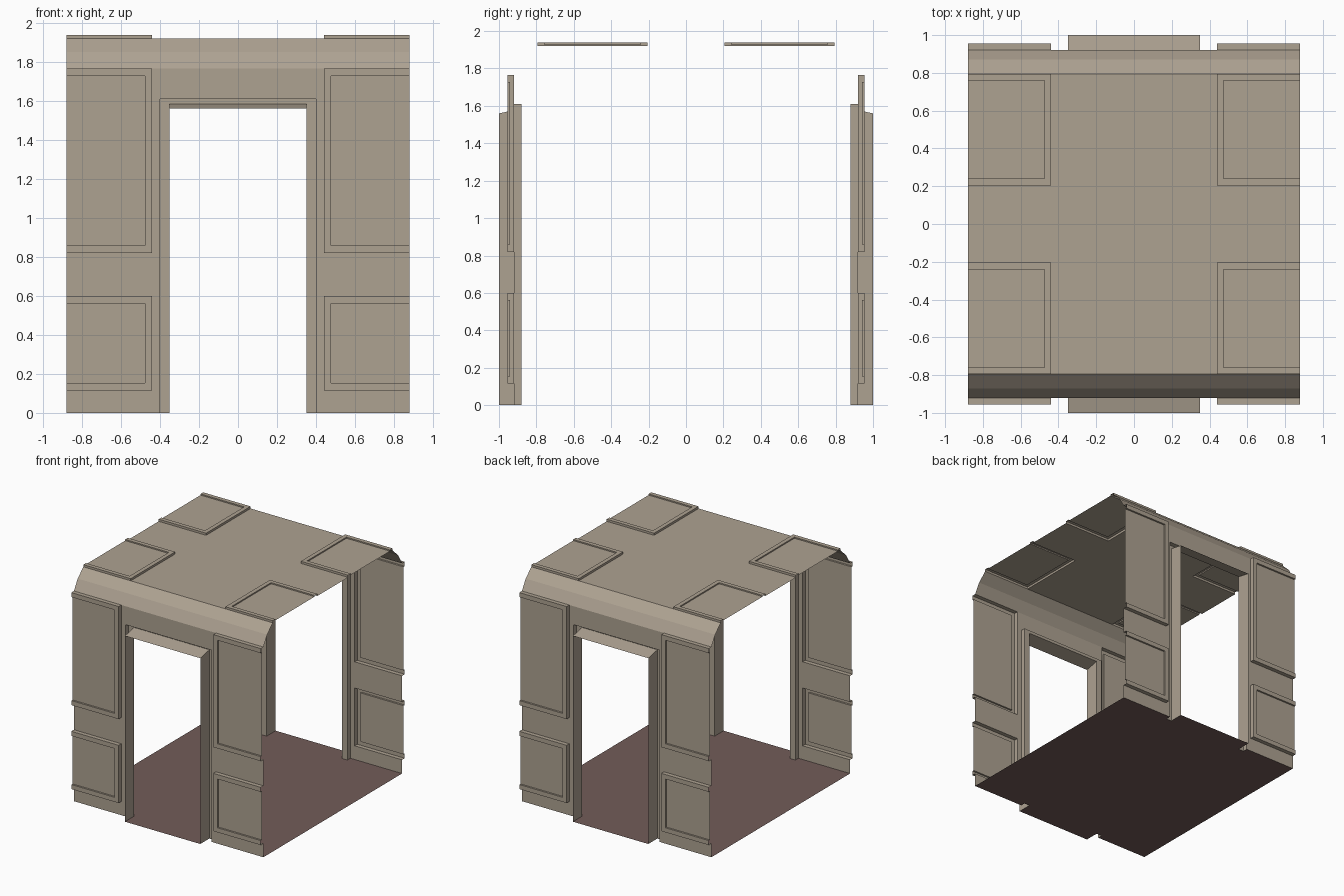
import bpy

cube = bpy.data.objects.get("Cube")
if cube:
    bpy.data.objects.remove(cube, do_unlink=True)


def material(name, colour):
    mat = bpy.data.materials.new(name)
    mat.use_nodes = True
    mat.diffuse_color = colour
    mat.node_tree.nodes["Principled BSDF"].inputs["Base Color"].default_value = colour
    return mat


BEIGE = material("warm_beige", (0.42, 0.36, 0.285, 1))
BROWN = material("dull_brown", (0.17, 0.107, 0.10, 1))

# Main dimensions of one quarter (x > 0, y < 0)
END, PANEL_X, DOOR_X, JAMB_X = 0.88, 0.44, 0.40, 0.35
WALL, INNER, OUTER = 0.92, 0.88, 1.0
DOOR_TOP, WALL_TOP, ROOF_Y, ROOF = 1.61, 1.765, 0.795, 1.92
LEDGE_BACK, LEDGE_FRONT = 1.585, 1.56


def quarter(name, polygons, mat):
    """Make an object from the quarter's polygons, mirrored in x and y."""
    verts, faces = [], []
    for poly in polygons:
        faces.append(range(len(verts), len(verts) + len(poly)))
        verts.extend(poly)
    mesh = bpy.data.meshes.new(name)
    mesh.from_pydata(verts, [], [list(f) for f in faces])
    mesh.materials.append(mat)
    obj = bpy.data.objects.new(name, mesh)
    bpy.context.collection.objects.link(obj)
    mirror = obj.modifiers.new("mirror", "MIRROR")
    mirror.use_axis = (True, True, False)
    return obj


def on_wall(u, v, h):
    return (u, -h, v)


def on_roof(u, v, h):
    return (u, v, h)


def tile(place, u0, u1, v0, v1, h):
    return [place(u, v, h) for u, v in ((u0, v0), (u1, v0), (u1, v1), (u0, v1))]


def strips(x0, x1, profile):
    """Sweep a (y, z) profile along x."""
    return [[(x0, *a), (x1, *a), (x1, *b), (x0, *b)]
            for a, b in zip(profile, profile[1:])]


def panel(place, v0, v1, base, top, sunk, rim):
    """Raised rim with a sunk middle, left open at the end of the module."""
    loops = []
    for i, h in ((0, base), (0, top), (rim, top), (rim, sunk)):
        corners = ((END, v0 + i), (PANEL_X + i, v0 + i),
                   (PANEL_X + i, v1 - i), (END, v1 - i))
        loops.append([place(u, v, h) for u, v in corners])
    polys = [[a[i + 1], a[i], b[i], b[i + 1]]
             for a, b in zip(loops, loops[1:]) for i in range(3)]
    return polys + [loops[-1][::-1]]


# Wall sheets around the panels and the doorway, with the bevelled cornice
LOW, HIGH = (0.115, 0.60), (0.82, WALL_TOP)
quarter("walls", [
    tile(on_wall, PANEL_X, END, 0, LOW[0], WALL),
    tile(on_wall, PANEL_X, END, LOW[1], HIGH[0], WALL),
    tile(on_wall, DOOR_X, PANEL_X, 0, WALL_TOP, WALL),
    tile(on_wall, 0, DOOR_X, DOOR_TOP, WALL_TOP, WALL),
], BEIGE)
quarter("cornices", strips(0, END, [(-WALL, WALL_TOP), (-0.87, 1.85), (-ROOF_Y, ROOF)]), BEIGE)

# Raised wall panels
for name, (z0, z1) in (("lower_wall_panels", LOW), ("upper_wall_panels", HIGH)):
    quarter(name, panel(on_wall, z0, z1, WALL, 0.955, 0.94, 0.038), BEIGE)

# Roof sheet and its raised panels
PANEL_Y = 0.205
quarter("roof", [
    tile(on_roof, 0, PANEL_X, -ROOF_Y, 0, ROOF),
    tile(on_roof, PANEL_X, END, -PANEL_Y, 0, ROOF),
], BEIGE)
quarter("roof_panels", panel(on_roof, -ROOF_Y, -PANEL_Y, ROOF, 1.938, 1.928, 0.035), BEIGE)

# Door frame: recessed strip, projecting jamb and sloping header ledge
jamb = [(JAMB_X, -OUTER, 0), (JAMB_X, -OUTER, LEDGE_FRONT),
        (JAMB_X, -INNER, LEDGE_BACK), (JAMB_X, -INNER, 0)]
reveal = [(DOOR_X, -WALL, 0), (DOOR_X, -WALL, DOOR_TOP),
          (DOOR_X, -INNER, DOOR_TOP), (DOOR_X, -INNER, 0)]
quarter("door_jambs", [jamb, reveal, tile(on_wall, JAMB_X, DOOR_X, 0, DOOR_TOP, INNER)], BEIGE)
header = strips(0, JAMB_X, [(-OUTER, LEDGE_FRONT), (-INNER, LEDGE_BACK), (-INNER, DOOR_TOP)])
soffit = strips(0, DOOR_X, [(-INNER, DOOR_TOP), (-WALL, DOOR_TOP)])
quarter("door_headers", header + soffit, BEIGE)

# Floor with thresholds running out through the doorways
quarter("floor", [[(x, -y, 0) for x, y in (
    (0, 0), (0, OUTER), (JAMB_X, OUTER), (JAMB_X, INNER),
    (DOOR_X, INNER), (DOOR_X, WALL), (END, WALL), (END, 0))]], BROWN)
